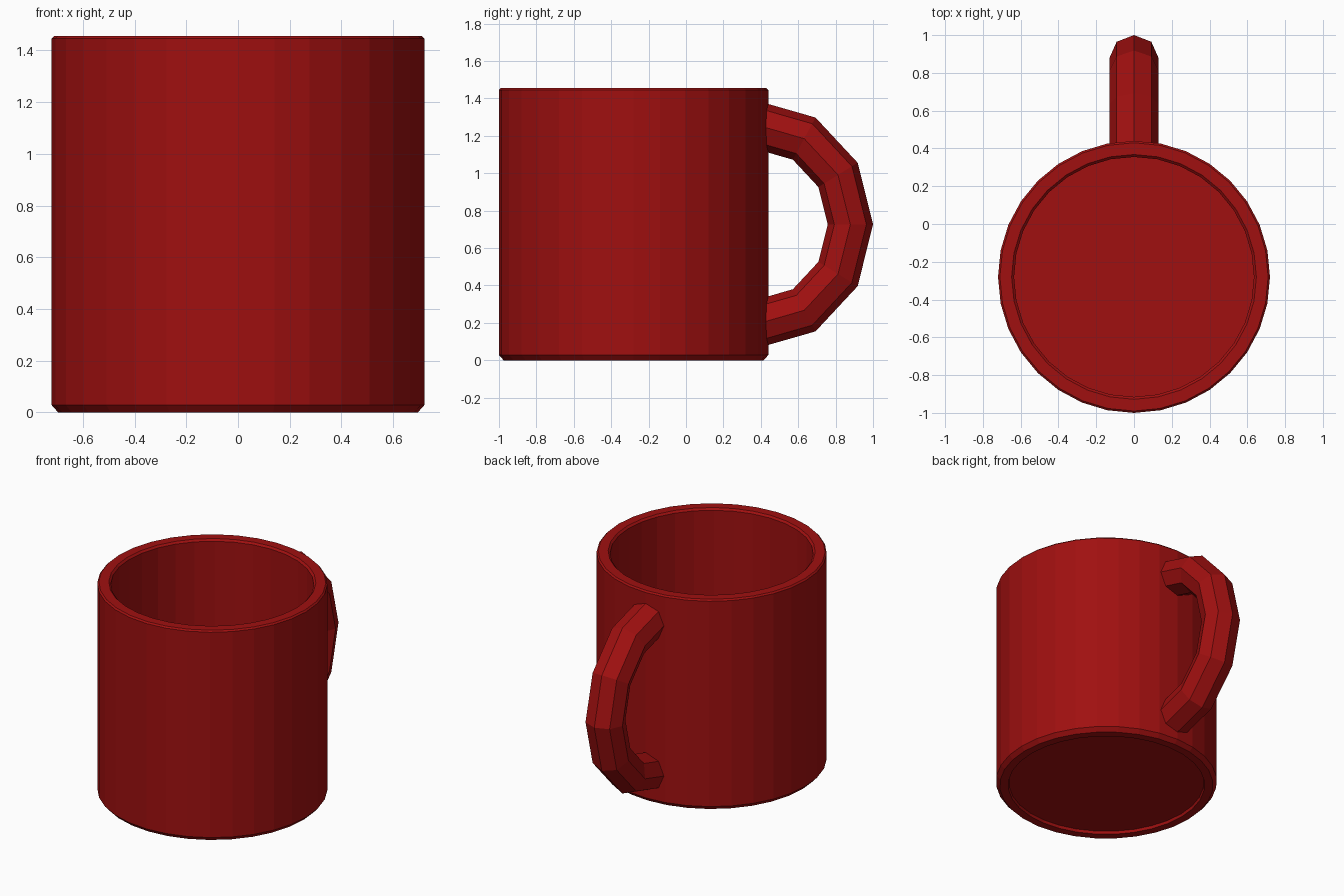
import bpy, bmesh, math

if "Cube" in bpy.data.objects:
    bpy.data.objects.remove(bpy.data.objects["Cube"])

red = bpy.data.materials.new("deep red glaze")
red.diffuse_color = (0.35, 0.005, 0.005, 1)
red.use_nodes = True
red.node_tree.nodes["Principled BSDF"].inputs["Base Color"].default_value = red.diffuse_color


def finish(name, bm):
    bmesh.ops.recalc_face_normals(bm, faces=bm.faces)
    me = bpy.data.meshes.new(name)
    bm.to_mesh(me)
    bm.free()
    me.materials.append(red)
    ob = bpy.data.objects.new(name, me)
    bpy.context.collection.objects.link(ob)
    return ob


def skin(name, rings):
    """Bridge consecutive closed rings of points and cap both ends."""
    bm = bmesh.new()
    rows = [[bm.verts.new(p) for p in ring] for ring in rings]
    n = len(rows[0])
    for a, b in zip(rows, rows[1:]):
        for i in range(n):
            j = (i + 1) % n
            bm.faces.new((a[i], a[j], b[j], b[i]))
    bm.faces.new(rows[0])
    bm.faces.new(rows[-1])
    return finish(name, bm)


# Cup: 32-sided lathe from the recessed underside, round the rim, to the inner floor
CY = -0.28
profile = [(0.635, 0.02), (0.64, 0.0), (0.695, 0.0), (0.72, 0.028),
           (0.72, 1.445), (0.71, 1.455), (0.648, 1.455), (0.635, 1.442),
           (0.635, 0.08)]
skin("cup", [[(r * math.cos(k * math.tau / 32), CY + r * math.sin(k * math.tau / 32), z)
              for k in range(32)] for r, z in profile])

# Handle: half of a 12 x 8 torus, its ends buried in the cup wall
rings = []
for s in range(7):
    a = math.radians(-90 + 30 * s)
    ring = []
    for k in range(8):
        t = k * math.tau / 8
        d = 0.53 + 0.13 * math.cos(t)
        ring.append((0.13 * math.sin(t), 0.385 + 0.932 * d * math.cos(a),
                     0.726 + d * math.sin(a)))
    rings.append(ring)
skin("handle", rings)
